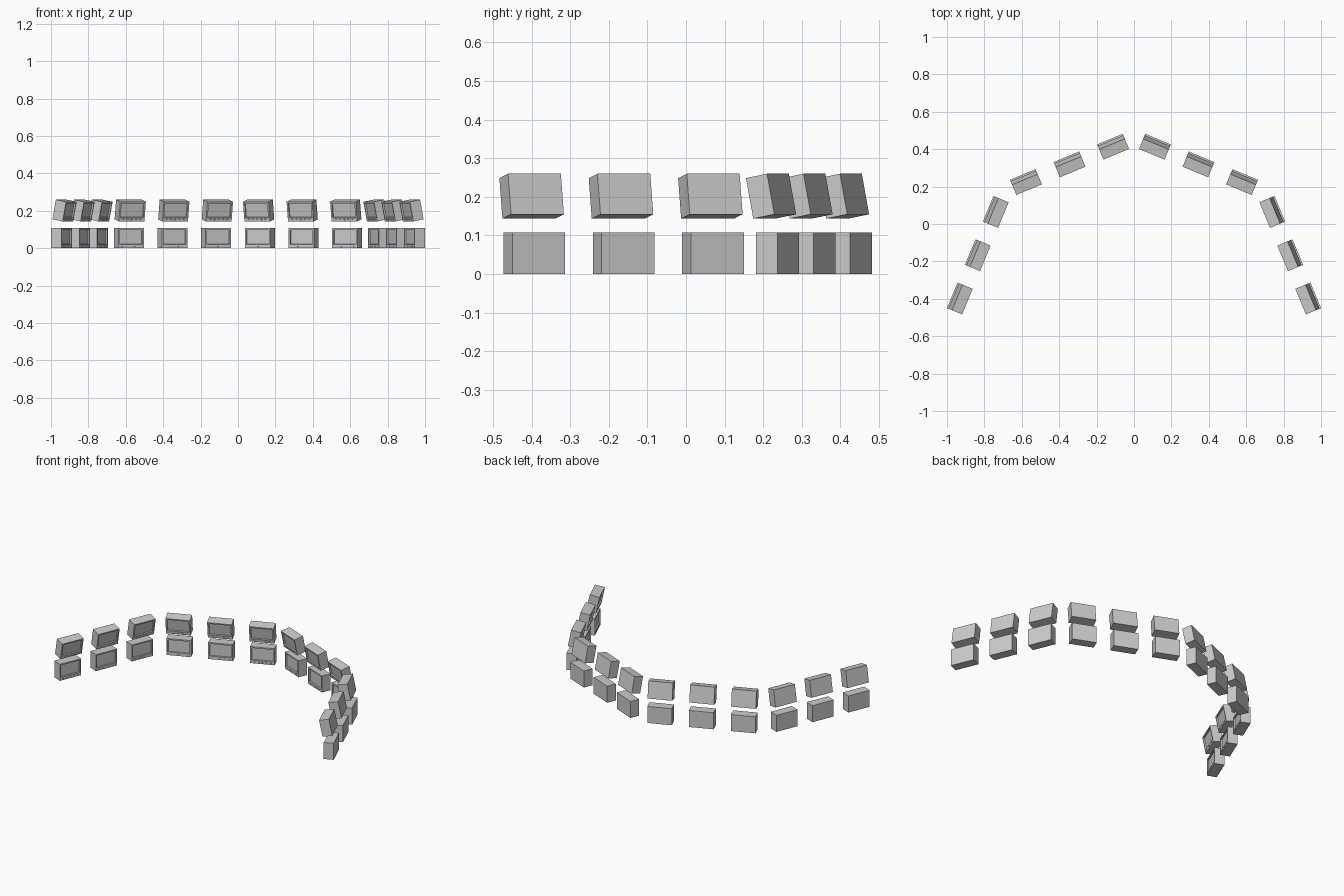
import bpy, bmesh
from math import radians
from mathutils import Matrix, Vector

if "Cube" in bpy.data.objects:
    bpy.data.objects.remove(bpy.data.objects["Cube"])

W, D, H = 0.148, 0.06, 0.107      # cabinet size
BORDER, LIP, RECESS = 0.012, 0.020, 0.008


def add_box(bm, size, centre):
    m = Matrix.Translation(centre) @ Matrix.Diagonal((*size, 1))
    return bmesh.ops.create_cube(bm, size=1, matrix=m)["verts"]


def monitor_mesh():
    bm = bmesh.new()
    # cabinet
    add_box(bm, (W, D, H), (0, 0, 0))
    bm.normal_update()
    front = next(f for f in bm.faces if f.normal.y < -0.9)
    # bezel, with a taller lower lip, then the sunken screen
    bmesh.ops.inset_region(bm, faces=[front], thickness=BORDER)
    for v in front.verts:
        if v.co.z < 0:
            v.co.z = -H / 2 + LIP
    bmesh.ops.inset_region(bm, faces=[front], thickness=0.002, depth=-RECESS)
    # row of small buttons on the lower lip
    for i in range(5):
        add_box(bm, (0.007, 0.003, 0.006),
                ((i - 2) * 0.024, -D / 2 - 0.0005, -H / 2 + 0.009))
    bmesh.ops.recalc_face_normals(bm, faces=bm.faces[:])
    me = bpy.data.meshes.new("monitor")
    bm.to_mesh(me)
    bm.free()
    return me


mesh = monitor_mesh()

# right half of the curved wall: first position, step and facing of each bank
banks = [
    (Vector((0.944, -0.393)), Vector((-0.096, 0.2315)), -67.5),
    (Vector((0.583, 0.237)), Vector((-0.233, 0.0945)), -22.5),
]
# rows: height of centre, forward shift, forward tilt
rows = [("lower", H / 2, 0.0, 0), ("upper", 0.2015, 0.018, 11)]

for side, sx in (("right", 1), ("left", -1)):
    for b, (start, step, yaw) in enumerate(banks):
        for i in range(3):
            p = start + step * i
            for row, z, shift, tilt in rows:
                ob = bpy.data.objects.new(f"{row}_monitor_{side}_{b * 3 + i + 1}", mesh)
                ob.matrix_world = (Matrix.Translation((sx * p.x, p.y, z))
                                   @ Matrix.Rotation(radians(sx * yaw), 4, "Z")
                                   @ Matrix.Translation((0, -shift, 0))
                                   @ Matrix.Rotation(radians(tilt), 4, "X"))
                bpy.context.collection.objects.link(ob)
